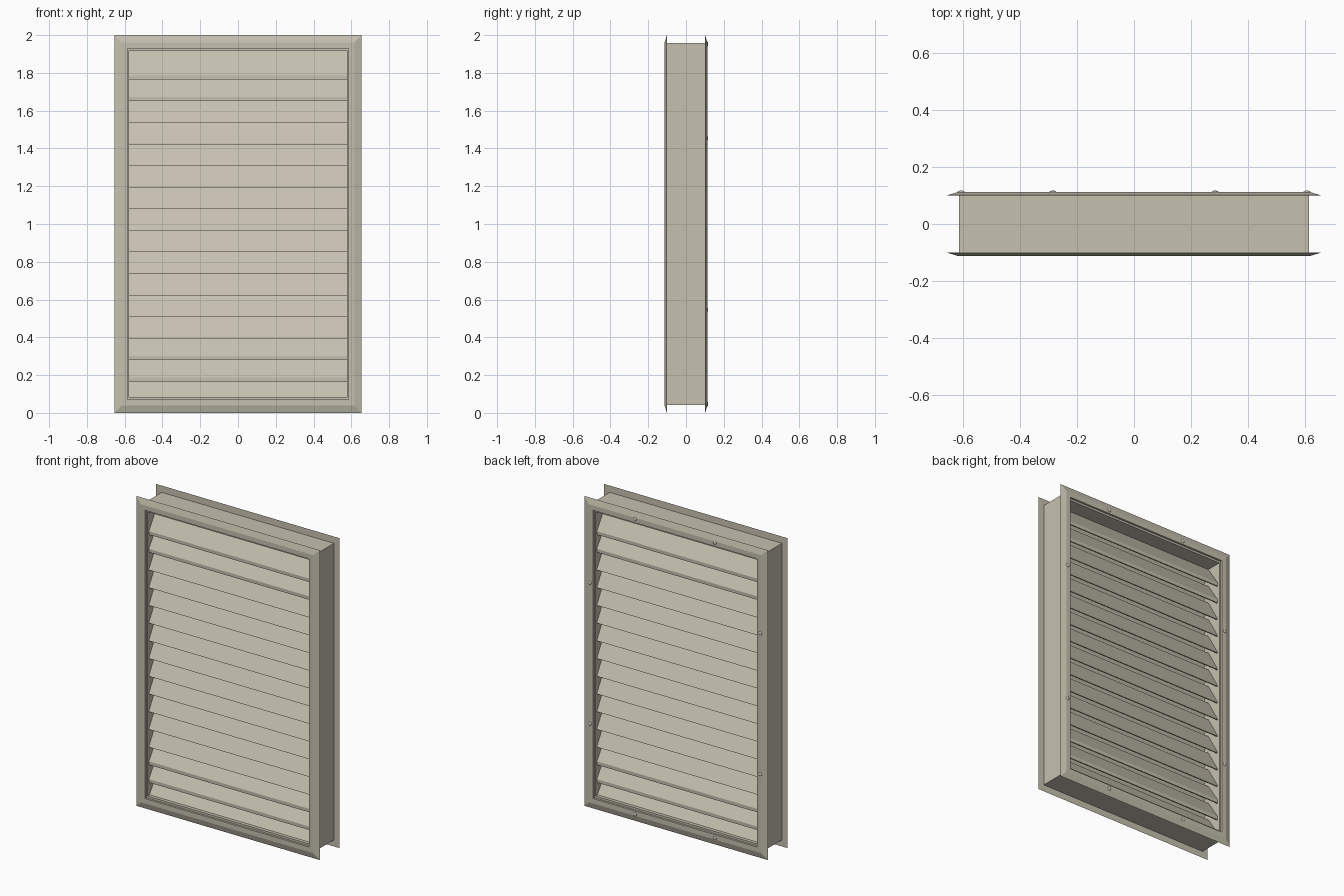
import bpy, bmesh, math
from mathutils import Matrix

if "Cube" in bpy.data.objects:
    bpy.data.objects.remove(bpy.data.objects["Cube"])

paint = bpy.data.materials.new("warm grey paint")
paint.diffuse_color = (0.56, 0.53, 0.43, 1)
paint.use_nodes = True
paint.node_tree.nodes["Principled BSDF"].inputs["Base Color"].default_value = paint.diffuse_color
MID = 1.0  # height of the frame centre


def finish(name, bm):
    bmesh.ops.recalc_face_normals(bm, faces=bm.faces)
    mesh = bpy.data.meshes.new(name)
    bm.to_mesh(mesh)
    bm.free()
    mesh.materials.append(paint)
    ob = bpy.data.objects.new(name, mesh)
    bpy.context.collection.objects.link(ob)
    return ob


def ring(name, profile):
    """Sweep a closed (half width, half height, y) profile round a rectangle."""
    bm = bmesh.new()
    loops = []
    for w, h, y in profile:
        loops.append([bm.verts.new((sx * w, y, MID + sz * h))
                      for sx, sz in ((-1, -1), (1, -1), (1, 1), (-1, 1))])
    for a, b in zip(loops, loops[1:] + loops[:1]):
        for i in range(4):
            j = (i + 1) % 4
            bm.faces.new((a[i], a[j], b[j], b[i]))
    return finish(name, bm)


def extrude_x(name, profile, half):
    """Extrude a closed (y, z) profile along x."""
    bm = bmesh.new()
    a = [bm.verts.new((-half, y, z)) for y, z in profile]
    b = [bm.verts.new((half, y, z)) for y, z in profile]
    bm.faces.new(a)
    bm.faces.new(b[::-1])
    for i in range(len(a)):
        j = (i + 1) % len(a)
        bm.faces.new((a[i], a[j], b[j], b[i]))
    return finish(name, bm)


# Box lining through the opening
ring("lining", [(0.615, 0.957, -0.1), (0.615, 0.957, 0.1),
                (0.577, 0.917, 0.1), (0.577, 0.917, -0.1)])

# Front and back flanges with a chamfered outer edge
for name, s in (("front_flange", -1), ("back_flange", 1)):
    ring(name, [(0.655, 1.0, s * 0.101), (0.617, 0.962, s * 0.113),
                (0.585, 0.93, s * 0.113), (0.585, 0.93, s * 0.1),
                (0.615, 0.957, s * 0.1)])

# Inverted V blades; the two at each end have an upright lip
COUNT, PITCH, TOP = 16, 0.1143, 1.765
EDGE, RISE, THICK = 0.085, 0.15, 0.012
for k in range(COUNT):
    z = TOP - k * PITCH
    lip = 0.022 if k in (0, 1, 13, 14, 15) else 0.003
    half = [(-EDGE, z), (-EDGE, z + lip)]
    inner = [(EDGE - 0.008, z), (0, z + RISE - THICK), (-EDGE + 0.008, z)]
    profile = half + [(0, z + RISE)] + [(-y, h) for y, h in half[::-1]] + inner
    extrude_x("blade_%02d" % (k + 1), profile, 0.578)

# Domed screws round the back flange
spots = [(sx * 0.285, MID + sz * 0.953) for sx in (-1, 1) for sz in (-1, 1)]
spots += [(sx * 0.608, MID + sz * 0.455) for sx in (-1, 1) for sz in (-1, 1)]
for i, (x, z) in enumerate(spots):
    bm = bmesh.new()
    bmesh.ops.create_uvsphere(bm, u_segments=12, v_segments=6, radius=0.013)
    bmesh.ops.transform(bm, verts=bm.verts, matrix=Matrix.Translation((x, 0.111, z))
                        @ Matrix.Rotation(math.pi / 2, 4, 'X')
                        @ Matrix.Diagonal((1, 1, 0.5, 1)))
    for f in bm.faces:
        f.smooth = True
    finish("screw_%d" % (i + 1), bm)
